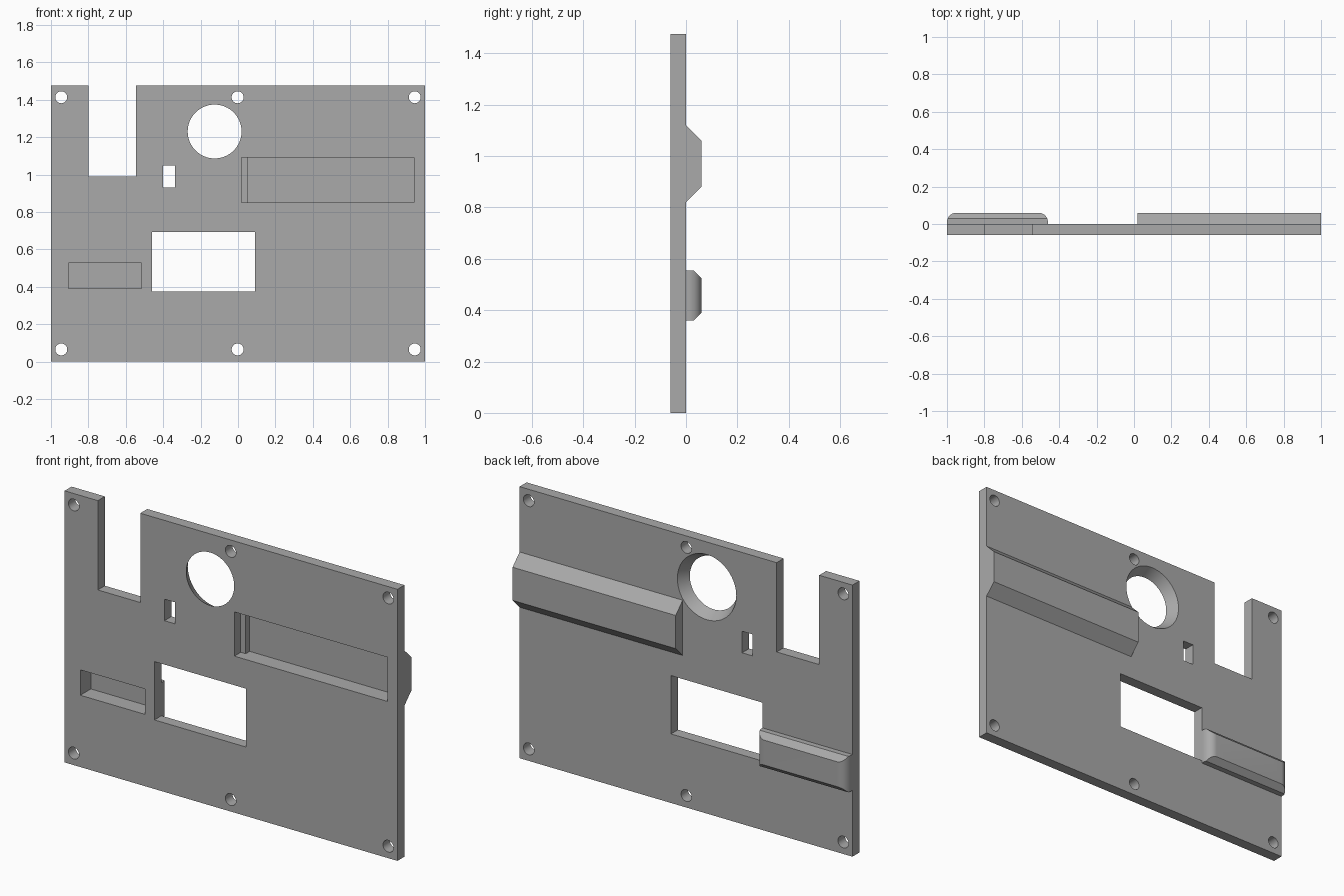
import bpy, bmesh, math
from mathutils import Matrix

cube = bpy.data.objects.get("Cube")
if cube:
    bpy.data.objects.remove(cube, do_unlink=True)

grey = bpy.data.materials.new("plain grey")
grey.use_nodes = True
colour = (0.4, 0.4, 0.4, 1)
grey.diffuse_color = colour
grey.node_tree.nodes["Principled BSDF"].inputs["Base Color"].default_value = colour

HEIGHT, FRONT, FLOOR = 1.475, -0.06, 0.03


def finish(name, bm):
    bmesh.ops.recalc_face_normals(bm, faces=bm.faces)
    mesh = bpy.data.meshes.new(name)
    bm.to_mesh(mesh)
    bm.free()
    mesh.materials.append(grey)
    obj = bpy.data.objects.new(name, mesh)
    bpy.context.collection.objects.link(obj)
    return obj


def prism(name, points, offset):
    """Extrude a closed outline of 3D points along an offset."""
    bm = bmesh.new()
    face = bm.faces.new([bm.verts.new(p) for p in points])
    result = bmesh.ops.extrude_face_region(bm, geom=[face], use_keep_orig=True)
    verts = [g for g in result["geom"] if isinstance(g, bmesh.types.BMVert)]
    bmesh.ops.translate(bm, verts=verts, vec=offset)
    return finish(name, bm)


def box(name, x0, x1, y0, y1, z0, z1):
    outline = [(x0, y0, z0), (x1, y0, z0), (x1, y0, z1), (x0, y0, z1)]
    return prism(name, outline, (0, y1 - y0, 0))


def round_cutter(name, x, z, r_front, r_back, y0, y1, sides):
    bm = bmesh.new()
    bmesh.ops.create_cone(bm, cap_ends=True, segments=sides, radius1=r_back,
                          radius2=r_front, depth=y1 - y0)
    turn = Matrix.Rotation(math.pi / 2, 4, 'X')
    bmesh.ops.transform(bm, verts=bm.verts,
                        matrix=Matrix.Translation((x, (y0 + y1) / 2, z)) @ turn)
    return finish(name, bm)


def combine(target, tool, operation):
    tool.hide_render = True
    mod = target.modifiers.new(operation.lower(), 'BOOLEAN')
    mod.operation, mod.solver, mod.object = operation, 'EXACT', tool
    bpy.context.view_layer.objects.active = target
    bpy.ops.object.modifier_apply(modifier=mod.name)
    bpy.data.objects.remove(tool, do_unlink=True)


# Flat plate
plate = box("panel", -1, 1, FRONT, 0, 0, HEIGHT)

# Long sloped housing on the back
housing = prism("long_housing",
                [(0.02, -0.03, 0.82), (0.02, 0, 0.82), (0.02, 0.06, 0.88),
                 (0.02, 0.06, 1.06), (0.02, 0, 1.12), (0.02, -0.03, 1.12)],
                (0.98, 0, 0))

# Short housing: rounded ends crossed with a chamfered section
R = 0.05
arc = [(R * math.cos(a), R * math.sin(a))
       for a in (math.pi / 2 * i / 10 for i in range(11))]
ends = [(-0.46, -0.03, 0.36)]
ends += [(-0.46 - R + c, 0.06 - R + s, 0.36) for c, s in arc]
ends += [(-1 + R - c, 0.06 - R + s, 0.36) for c, s in reversed(arc)]
ends.append((-1, -0.03, 0.36))
short = prism("short_housing", ends, (0, 0, 0.195))
section = prism("short_section",
                [(-1.1, -0.1, 0.3), (-1.1, -0.1, 0.6), (-1.1, FLOOR, 0.6),
                 (-1.1, FLOOR, 0.555), (-1.1, 0.06, 0.525),
                 (-1.1, 0.06, 0.39), (-1.1, FLOOR, 0.36), (-1.1, FLOOR, 0.3)],
                (0.8, 0, 0))
combine(short, section, 'INTERSECT')

for part in (housing, short):
    combine(plate, part, 'UNION')

# Openings through the plate and blind pockets in the front
openings = [
    ("notch", -0.80, -0.545, -0.2, 0.2, 0.99, 1.7),
    ("small_slot", -0.40, -0.337, -0.2, 0.2, 0.93, 1.047),
    ("window", -0.46, 0.09, -0.2, 0.2, 0.375, 0.692),
    ("long_pocket", 0.05, 0.94, -0.2, FLOOR - 0.001, 0.85, 1.09),
    ("pocket_step", 0.02, 0.06, -0.2, -0.005, 0.85, 1.09),
    ("short_pocket", -0.905, -0.517, -0.2, FLOOR, 0.39, 0.528),
]
for opening in openings:
    combine(plate, box(*opening), 'DIFFERENCE')

# Flared round hole, widening to the back
flare = 0.033
combine(plate, round_cutter("flared_hole", -0.125, 1.23, 0.144 - flare / 6,
                            0.144 + flare * 7 / 6, -0.07, 0.01, 64), 'DIFFERENCE')

# Screw holes
for x in (-0.945, -0.002, 0.945):
    for z in (0.065, 1.413):
        combine(plate, round_cutter("screw_hole", x, z, 0.032, 0.032,
                                    -0.2, 0.2, 32), 'DIFFERENCE')

bpy.ops.object.select_all(action='DESELECT')
plate.select_set(True)
bpy.context.view_layer.objects.active = plate
bpy.ops.object.shade_smooth_by_angle(angle=math.radians(25))
